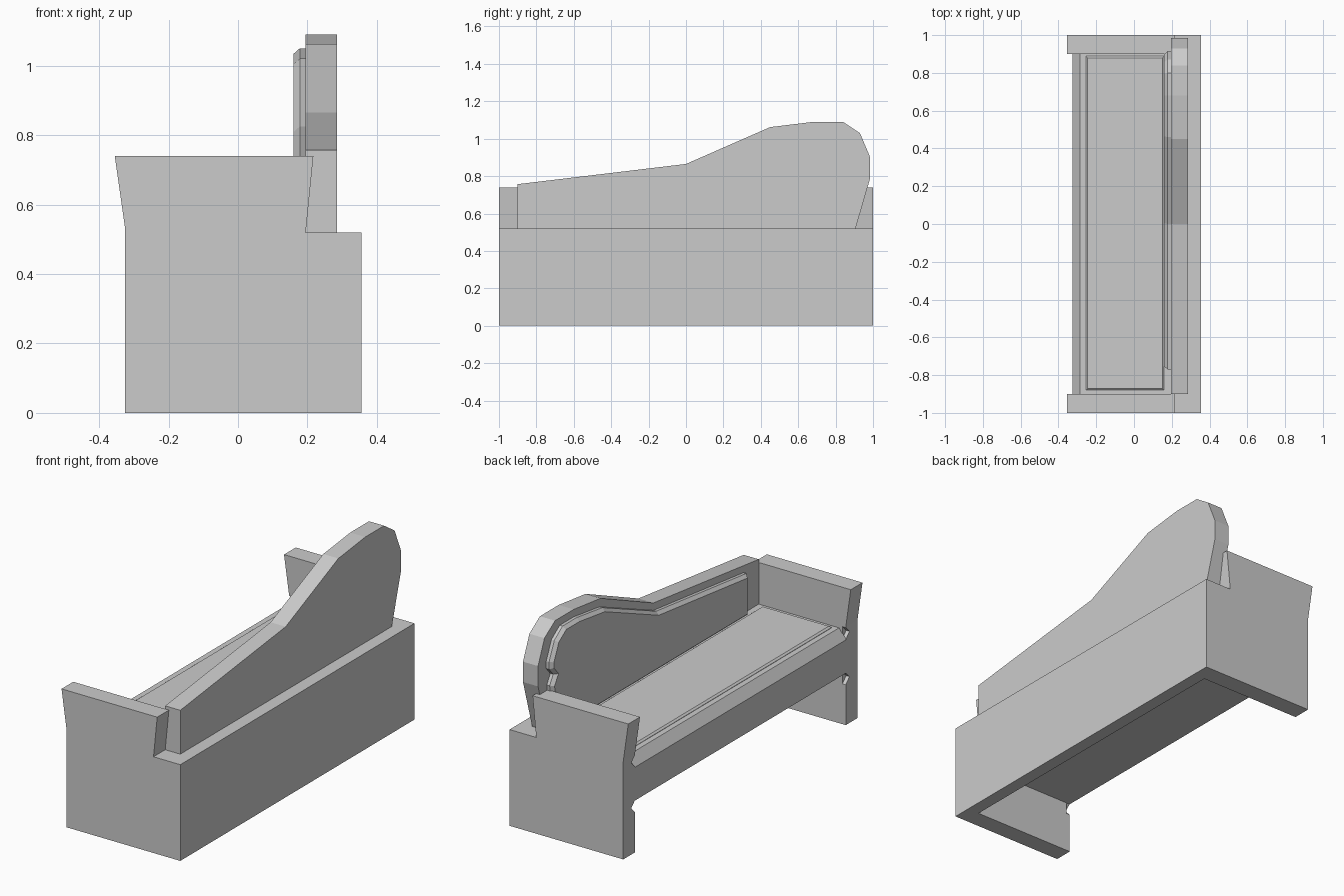
import bpy, bmesh

if "Cube" in bpy.data.objects:
    bpy.data.objects.remove(bpy.data.objects["Cube"])


def prism(name, pts, a, b, axis):
    """Extrude a closed profile from a to b; axis 'y' uses (x,z) points, 'x' uses (y,z)."""
    bm = bmesh.new()

    def place(p, t):
        return (p[0], t, p[1]) if axis == 'y' else (t, p[0], p[1])
    lo = [bm.verts.new(place(p, a)) for p in pts]
    hi = [bm.verts.new(place(p, b)) for p in pts]
    bm.faces.new(lo)
    cap = bm.faces.new(hi)
    n = len(pts)
    for i in range(n):
        bm.faces.new((lo[i], lo[(i + 1) % n], hi[(i + 1) % n], hi[i]))
    bmesh.ops.recalc_face_normals(bm, faces=bm.faces)
    return finish(name, bm, cap)


def finish(name, bm, cap=None, inset=None):
    me = bpy.data.meshes.new(name)
    bm.to_mesh(me)
    bm.free()
    ob = bpy.data.objects.new(name, me)
    bpy.context.collection.objects.link(ob)
    return ob


def chamfer_cap(ob, axis, value, width, depth):
    """Inset the flat cap lying at the given coordinate and raise it."""
    bm = bmesh.new()
    bm.from_mesh(ob.data)
    caps = [f for f in bm.faces if all(abs(v.co[axis] - value) < 1e-4 for v in f.verts)]
    bmesh.ops.inset_region(bm, faces=caps, thickness=width, depth=depth, use_even_offset=True)
    bm.to_mesh(ob.data)
    bm.free()


# Seat block with sloped front rail
prism("seat", [(-.325, .28), (-.325, .46), (-.285, .515), (.29, .515), (.29, .28)],
      -.905, .905, 'y')

# Raised seat panel
panel = prism("seat_panel", [(-.255, .51), (-.255, .517), (.16, .517), (.16, .51)],
              -.88, .89, 'y')
chamfer_cap(panel, 2, .517, .01, .008)

# Rear wall reaching the floor
prism("rear_wall", [(.285, 0), (.355, 0), (.355, .52), (.285, .52)], -.95, .95, 'y')

# End panels with flared arms, notched at the front rail
arm = [(-.325, 0), (-.325, .53), (-.355, .74), (.217, .74), (.195, .52), (.355, .52), (.355, 0)]
for side, label in ((-1, "front"), (1, "rear")):
    end = prism(label + "_end_panel", arm, side * .9, side * 1.0, 'y')
    for z in (.25, .495):
        d = .032
        notch = prism("notch_cutter", [(side * .9 - d, z), (side * .9, z + d),
                                       (side * .9 + d, z), (side * .9, z - d)],
                      -.40, -.305, 'x')
        mod = end.modifiers.new("notch", 'BOOLEAN')
        mod.object = notch
        mod.operation = 'DIFFERENCE'
        mod.solver = 'EXACT'
        bpy.context.view_layer.objects.active = end
        bpy.ops.object.modifier_apply(modifier=mod.name)
        bpy.data.objects.remove(notch)

# Scrolled backrest
back = [(-.9, .515), (-.9, .757), (0, .865), (.45, 1.062), (.68, 1.09), (.84, 1.09),
        (.93, 1.03), (.985, .9), (.985, .79), (.905, .515)]
prism("backrest", back, .285, .195, 'x')

# Raised backrest panel with pinched scroll edge and chamfered face
face = [(-.77, .51), (-.77, .735), (0, .825), (.46, 1.02), (.68, 1.05), (.80, 1.05),
        (.87, 1.0), (.915, .90), (.915, .86), (.88, .82), (.91, .77), (.88, .51)]
raised = prism("backrest_panel", face, .2, .178, 'x')
chamfer_cap(raised, 0, .178, .016, .018)
